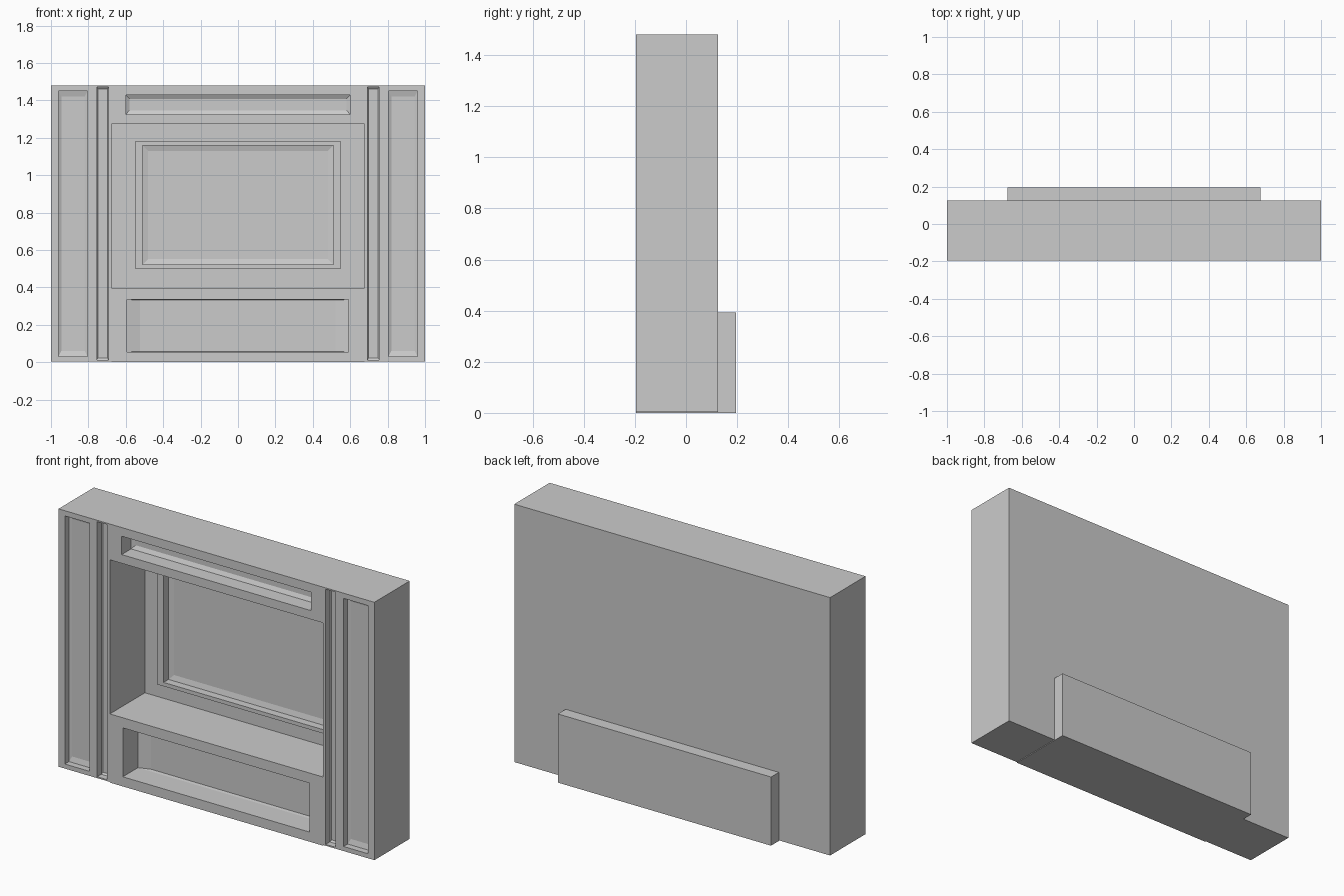
import bpy, bmesh

if "Cube" in bpy.data.objects:
    bpy.data.objects.remove(bpy.data.objects["Cube"])

FRONT = -0.195   # front plane
BACK = 0.125     # back of the main wall unit


def mesh_object(name, verts, faces):
    bm = bmesh.new()
    vs = [bm.verts.new(v) for v in verts]
    for f in faces:
        bm.faces.new([vs[i] for i in f])
    bmesh.ops.recalc_face_normals(bm, faces=bm.faces)
    mesh = bpy.data.meshes.new(name)
    bm.to_mesh(mesh)
    bm.free()
    ob = bpy.data.objects.new(name, mesh)
    bpy.context.collection.objects.link(ob)
    return ob


def lofted(name, rings):
    """Closed solid from rectangles (x0, x1, z0, z1, y), front to back."""
    verts, faces = [], []
    for x0, x1, z0, z1, y in rings:
        verts += [(x0, y, z0), (x1, y, z0), (x1, y, z1), (x0, y, z1)]
    n = len(rings)
    for r in range(n - 1):
        for k in range(4):
            a, b = r * 4 + k, r * 4 + (k + 1) % 4
            faces.append((a, b, b + 4, a + 4))
    faces += [(0, 1, 2, 3), tuple(range(4 * n - 4, 4 * n))]
    return mesh_object(name, verts, faces)


def box(name, x0, x1, y0, y1, z0, z1):
    return lofted(name, [(x0, x1, z0, z1, y0), (x0, x1, z0, z1, y1)])


def cut(target, cutter):
    mod = target.modifiers.new("cut", 'BOOLEAN')
    mod.operation = 'DIFFERENCE'
    mod.solver = 'EXACT'
    mod.object = cutter
    bpy.context.view_layer.objects.active = target
    bpy.ops.object.modifier_apply(modifier=mod.name)
    bpy.data.objects.remove(cutter)


def recess(target, x0, x1, z0, z1, y, wall, ix, iz, extra):
    """Straight-walled recess ending in a gently sloped border and flat floor."""
    cut(target, lofted("cutter", [
        (x0, x1, z0, z1, y - 0.05),
        (x0, x1, z0, z1, y + wall),
        (x0 + ix, x1 - ix, z0 + iz, z1 - iz, y + wall + extra)]))


# main wall unit with the large central opening
wall = box("wall_unit", -1, 1, FRONT, BACK, 0.004, 1.48)
cut(wall, box("cutter", -0.675, 0.675, -0.3, 0.122, -0.1, 1.275))

# header panel recess
recess(wall, -0.6, 0.6, 1.325, 1.43, FRONT, 0.085, 0.02, 0.022, 0.012)

# side panels and narrow grooves, mirrored
for s in (-1, 1):
    for lo, hi, z0, z1, ix, iz in ((0.805, 0.96, 0.03, 1.45, 0.015, 0.03),
                                   (0.692, 0.755, 0.012, 1.472, 0.006, 0.01)):
        x0, x1 = sorted((s * lo, s * hi))
        recess(wall, x0, x1, z0, z1, FRONT, 0.037, ix, iz, 0.008)

# lower cabinet, projecting out of the back
base = box("lower_cabinet", -0.675, 0.675, FRONT, 0.195, 0, 0.393)
recess(base, -0.593, 0.59, 0.055, 0.335, FRONT, 0.137, 0.07, 0.003, 0.018)

# framed screen on the back wall of the opening
screen = box("screen", -0.55, 0.55, 0.055, 0.122, 0.5, 1.18)
recess(screen, -0.51, 0.51, 0.522, 1.16, 0.055, 0.045, 0.03, 0.03, 0.008)
